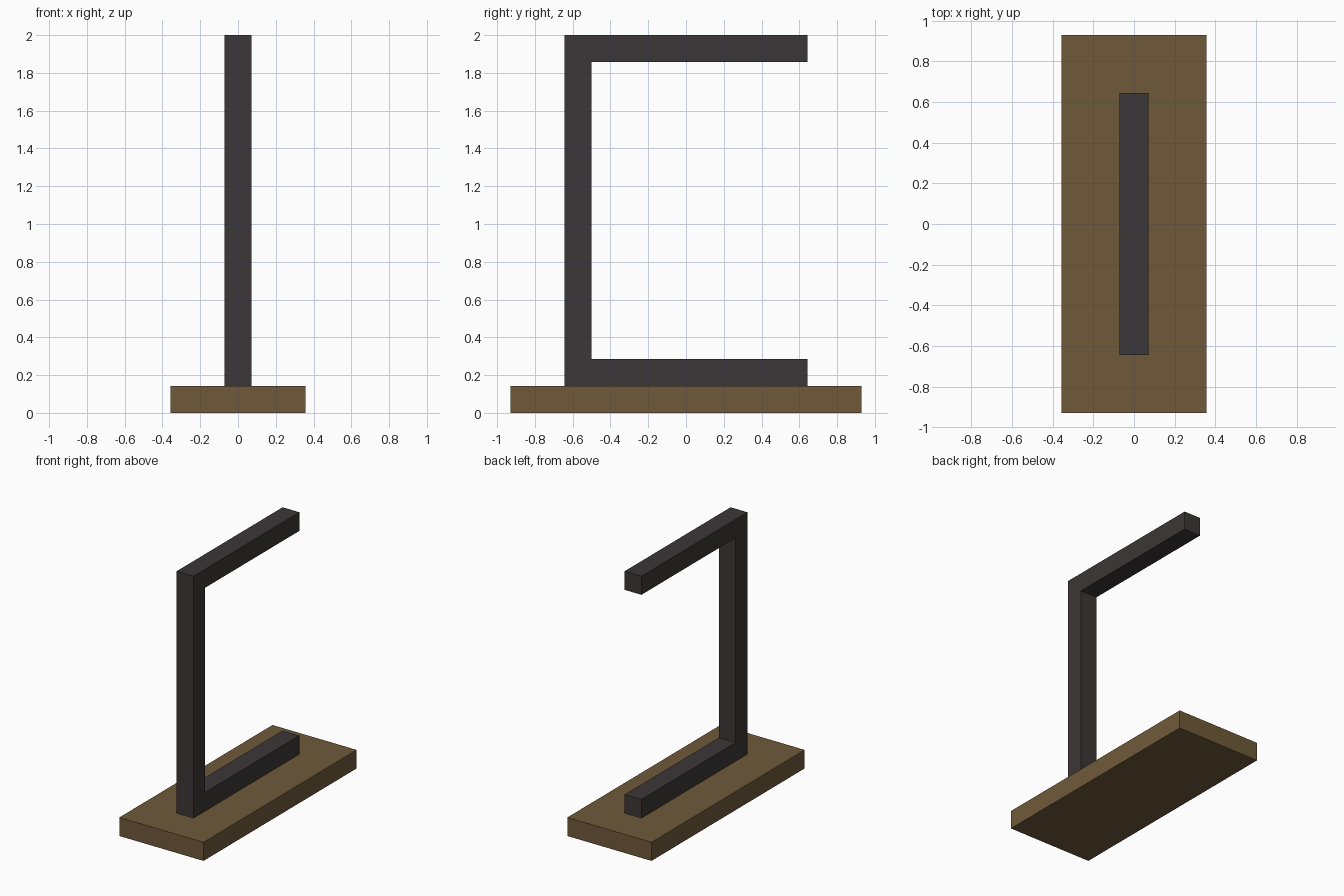
import bpy

if "Cube" in bpy.data.objects:
    bpy.data.objects.remove(bpy.data.objects["Cube"])

U = 1 / 14  # half the bar thickness


def material(name, rgb):
    m = bpy.data.materials.new(name)
    m.diffuse_color = (*rgb, 1)
    m.use_nodes = True
    m.node_tree.nodes["Principled BSDF"].inputs["Base Color"].default_value = m.diffuse_color
    return m


def extruded(name, profile, half_width, mat):
    """Extrude a (y, z) outline along x, centred on x = 0."""
    n = len(profile)
    verts = [(x, y, z) for x in (-half_width, half_width) for y, z in profile]
    faces = [tuple(reversed(range(n))), tuple(range(n, 2 * n))]
    faces += [(i, (i + 1) % n, n + (i + 1) % n, n + i) for i in range(n)]
    mesh = bpy.data.meshes.new(name)
    mesh.from_pydata(verts, [], faces)
    mesh.materials.append(mat)
    obj = bpy.data.objects.new(name, mesh)
    bpy.context.collection.objects.link(obj)
    return obj


wood = material("brown wood", (0.159, 0.102, 0.042))
metal = material("dark metal", (0.046, 0.037, 0.038))

# Wooden base board
extruded("base", [(-13 * U, 0), (13 * U, 0), (13 * U, 2 * U), (-13 * U, 2 * U)],
         5 * U, wood)

# C-shaped square bar: foot, upright and top arm; upright is let into the base
bar = [(-9 * U, 0.002), (-7 * U, 0.002), (-7 * U, 2 * U), (9 * U, 2 * U),
       (9 * U, 4 * U), (-7 * U, 4 * U), (-7 * U, 26 * U), (9 * U, 26 * U),
       (9 * U, 28 * U), (-9 * U, 28 * U)]
extruded("stand_bar", bar, U, metal)
